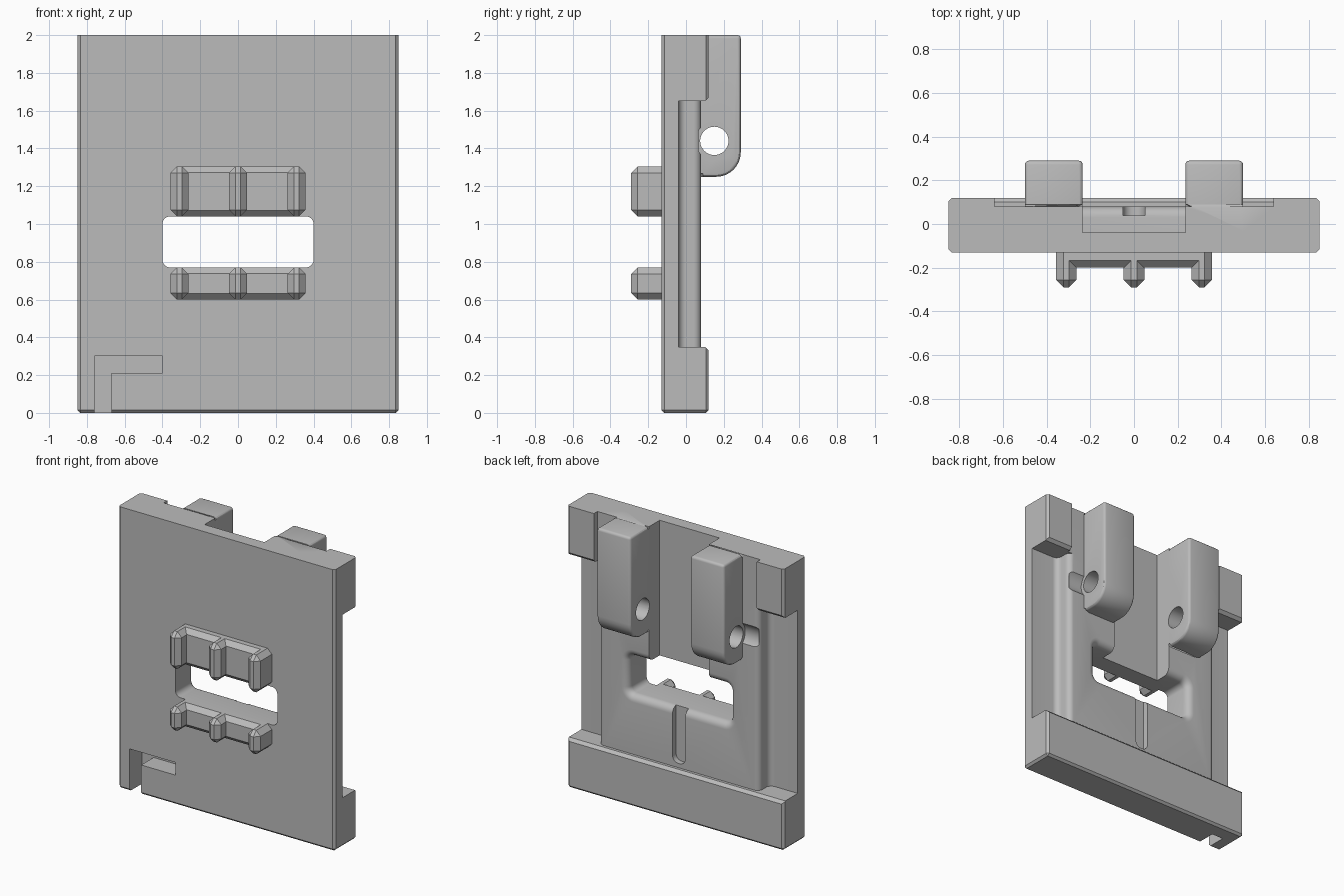
import bpy, bmesh, math

if "Cube" in bpy.data.objects:
    bpy.data.objects.remove(bpy.data.objects["Cube"])

grey = bpy.data.materials.new("plain grey")
grey.diffuse_color = (0.5, 0.5, 0.5, 1)
grey.use_nodes = True
grey.node_tree.nodes["Principled BSDF"].inputs["Base Color"].default_value = grey.diffuse_color


def to_object(name, bm):
    bmesh.ops.recalc_face_normals(bm, faces=bm.faces[:])
    me = bpy.data.meshes.new(name)
    bm.to_mesh(me)
    bm.free()
    me.materials.append(grey)
    ob = bpy.data.objects.new(name, me)
    bpy.context.collection.objects.link(ob)
    return ob


def loft(name, rings, axis):
    """Rings are (position, [(u, v)]) stacked along an axis."""
    bm = bmesh.new()
    place = {"x": lambda p, u, v: (p, u, v),
             "y": lambda p, u, v: (u, p, v),
             "z": lambda p, u, v: (u, v, p)}[axis]
    loops = [[bm.verts.new(place(p, u, v)) for u, v in pts] for p, pts in rings]
    for a, b in zip(loops, loops[1:]):
        for i in range(len(a)):
            j = (i + 1) % len(a)
            bm.faces.new((a[i], a[j], b[j], b[i]))
    bm.faces.new(loops[0])
    bm.faces.new(loops[-1])
    return to_object(name, bm)


def prism(name, pts, axis, a, b):
    return loft(name, [(a, pts), (b, pts)], axis)


def box(name, x0, x1, y0, y1, z0, z1, bevel=0, pick=None):
    ob = prism(name, [(x0, y0), (x1, y0), (x1, y1), (x0, y1)], "z", z0, z1)
    if bevel:
        bevel_edges(ob, bevel, 1, pick or (lambda a, b: True))
    return ob


def bevel_edges(ob, width, segments, pick):
    bm = bmesh.new()
    bm.from_mesh(ob.data)
    edges = [e for e in bm.edges if pick(e.verts[0].co, e.verts[1].co)]
    bmesh.ops.bevel(bm, geom=edges, offset=width, segments=segments,
                    profile=0.5, affect="EDGES", clamp_overlap=True)
    bm.to_mesh(ob.data)
    bm.free()


def arc(cx, cy, r, a0, a1, n=8):
    return [(cx + r * math.cos(math.radians(a0 + (a1 - a0) * i / n)),
             cy + r * math.sin(math.radians(a0 + (a1 - a0) * i / n))) for i in range(n + 1)]


def round_rect(x0, x1, y0, y1, r):
    return (arc(x1 - r, y1 - r, r, 0, 90) + arc(x0 + r, y1 - r, r, 90, 180)
            + arc(x0 + r, y0 + r, r, 180, 270) + arc(x1 - r, y0 + r, r, 270, 360))


def combine(target, other, op):
    mod = target.modifiers.new("combine", "BOOLEAN")
    mod.operation, mod.solver, mod.object = op, "EXACT", other
    bpy.context.view_layer.objects.active = target
    bpy.ops.object.modifier_apply(modifier=mod.name)
    bpy.data.objects.remove(other, do_unlink=True)


def cut(other):
    combine(plate, other, "DIFFERENCE")


# Main plate: chamfered uprights and lower edge
plate = box("back_plate", -.85, .85, -.13, .12, 0, 2, .015,
            lambda a, b: abs(a.z - b.z) > 1 or (a.z < .01 and b.z < .01))

# Side rebates with rounded body edges, between the foot bar and corner blocks
half = [(1, -.04)] + arc(.67, 0, .04, 270, 180) + arc(.59, .04, .04, 0, 90)
cut(prism("rebate_cutter", half + [(-x, y) for x, y in reversed(half)]
          + [(-1, .5), (1, .5)], "z", .35, 1.65))
# Lowered back face between the corner blocks
cut(box("back_cutter", -.64, .64, .08, .5, 1.6, 2.1))
# Chamfers on the foot bar and corner blocks
for flip in (False, True):
    wedge = [(.1, .37), (.1, .35), (.14, .31), (.14, .37)]
    if flip:
        wedge = [(y, 2 - z) for y, z in wedge]
    cut(prism("chamfer_cutter", wedge, "x", -1, 1))

# Lugs with rounded lower corner
for s in (-1, 1):
    outline = [(-.03, 2), (.09, 2), (.29, 2)] + arc(.16, 1.38, .13, 0, -90) + [(.09, 1.25), (-.03, 1.25)]
    lug = prism("lug", outline, "x", .235 * s, .5 * s)
    bevel_edges(lug, .018, 3, lambda a, b: min(a.y, b.y) > .085
                and (abs(a.x - b.x) < .01 or (a.y > .28 and a.z > 1.99 and b.z > 1.99)))
    combine(plate, lug, "UNION")

# Recess between the lugs, running down into the window
cut(box("recess_cutter", -.235, .235, -.04, .5, .9, 2.1))

# Window flared with a rounded lip at the back
rings = [(-.3, round_rect(-.4, .4, .77, 1.04, .04))]
for i in range(7):
    t = math.radians(90 * i / 6)
    g = .05 * (1 - math.cos(t))
    rings.append((.03 + .05 * math.sin(t), round_rect(-.4 - g, .4 + g, .77 - g, 1.04 + g, .04 + g)))
rings.append((.2, rings[-1][1]))
cut(loft("window_cutter", rings, "y"))

# Vertical groove under the window
cut(prism("groove_cutter", round_rect(-.05, .05, .38, .88, .045), "y", .04, .2))

# Pin hole and the pin relief beside each lug
cut(prism("pin_cutter", arc(.15, 1.44, .075, 0, 352.5, 47), "x", -.56, .56))
for s in (-1, 1):
    cut(prism("relief_cutter", arc(.15, 1.44, .1, 0, 352.5, 47), "x", .5 * s, .62 * s))

# L-shaped notch in the lower front corner
cut(prism("notch_cutter", [(-.76, -.1), (-.67, -.1), (-.67, .21), (-.4, .21), (-.4, .3), (-.76, .3)],
          "y", -.3, .01))

# Front grips: a chamfered bar with three teeth, above and below the window
parts = [plate]
for label, z0, z1 in (("upper", 1.04, 1.305), ("lower", .6, .77)):
    parts.append(box(label + "_grip_bar", -.35, .35, -.2, -.09, z0, z1, .032))
    for x in (-.31, 0, .31):
        parts.append(box(label + "_grip_tooth", x - .047, x + .047, -.29, -.09, z0, z1, .034))

# Smooth shading on the curved lips, flat elsewhere
bpy.ops.object.select_all(action="DESELECT")
plate.select_set(True)
bpy.context.view_layer.objects.active = plate
bpy.ops.object.shade_smooth_by_angle(angle=math.radians(30))
